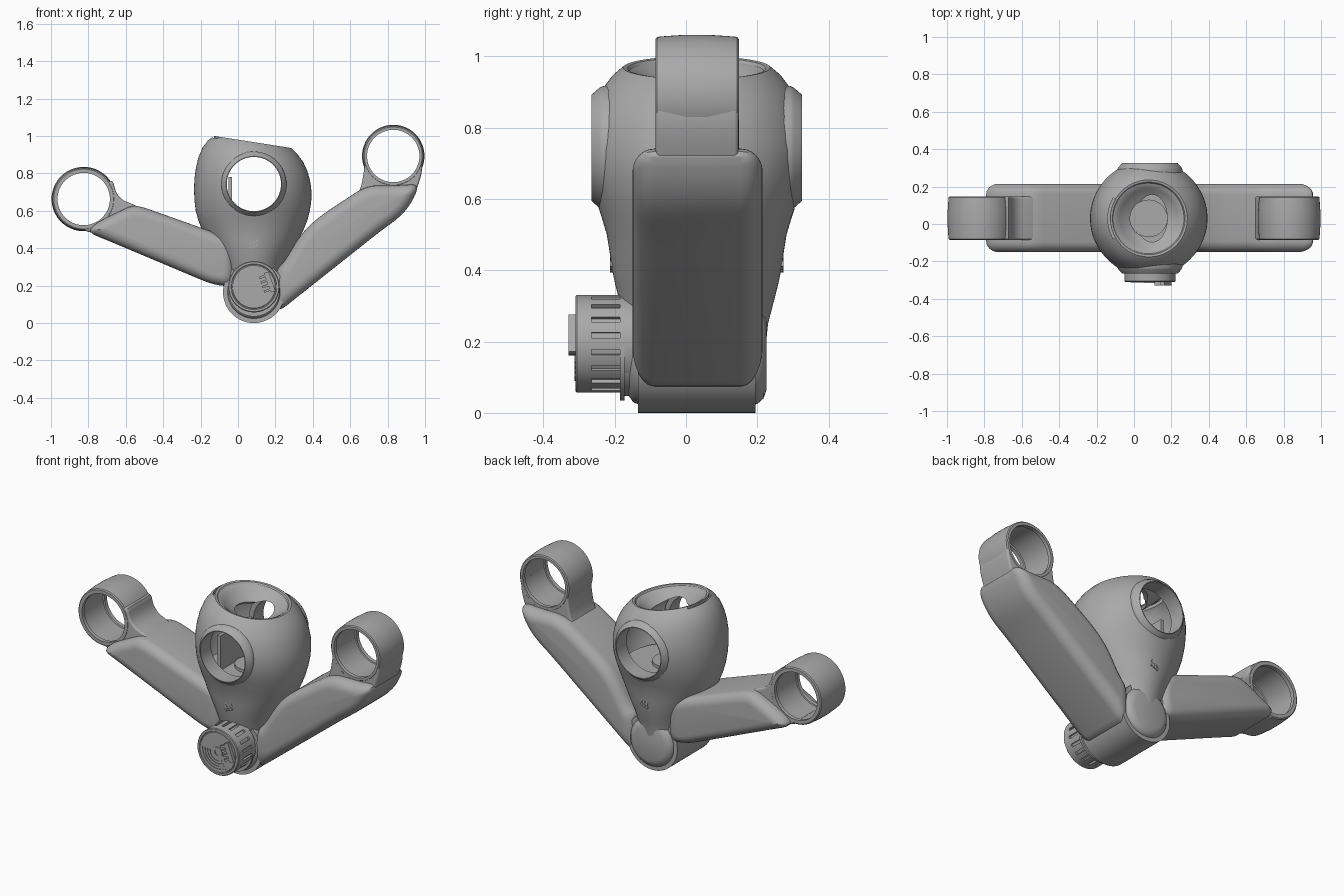
import bpy, bmesh
from math import sin, cos, pi, radians
from mathutils import Vector, Matrix

if "Cube" in bpy.data.objects:
    bpy.data.objects.remove(bpy.data.objects["Cube"])

grey = bpy.data.materials.new("plain grey")
grey.use_nodes = True
grey.diffuse_color = (0.4, 0.4, 0.4, 1)
grey.node_tree.nodes["Principled BSDF"].inputs["Base Color"].default_value = (0.4, 0.4, 0.4, 1)
parts = []


def finish(name, bm):
    bmesh.ops.recalc_face_normals(bm, faces=bm.faces)
    me = bpy.data.meshes.new(name)
    bm.to_mesh(me)
    bm.free()
    me.materials.append(grey)
    ob = bpy.data.objects.new(name, me)
    bpy.context.collection.objects.link(ob)
    parts.append(ob)
    return ob


def skin(name, rings, loop=False, caps=(True, True)):
    """Join equal rings of points with quads; loop closes them, caps fill the ends."""
    bm = bmesh.new()
    vs = [[bm.verts.new(p) for p in r] for r in rings]
    n = len(vs[0])
    for i in range(len(vs) if loop else len(vs) - 1):
        a, b = vs[i], vs[(i + 1) % len(vs)]
        for j in range(n):
            bm.faces.new((a[j], a[(j + 1) % n], b[(j + 1) % n], b[j]))
    if not loop:
        for ring, cap in zip((vs[0], vs[-1]), caps):
            if cap:
                bm.faces.new(ring)
    return finish(name, bm)


def lathe(name, cx, cz, profile, loop=False, n=64):
    """Turn (radius, y) points about an axis parallel to y."""
    rings = [[(cx + r * cos(2 * pi * i / n), y, cz + r * sin(2 * pi * i / n)) for i in range(n)]
             for r, y in profile]
    return skin(name, rings, loop)


def inset(pts, d):
    """Move a closed xz outline inwards by d."""
    n, out = len(pts), []
    area = sum(pts[i - 1][0] * pts[i][1] - pts[i][0] * pts[i - 1][1] for i in range(n))
    s = 1 if area > 0 else -1
    for i in range(n):
        p, q, r = Vector(pts[i - 1]), Vector(pts[i]), Vector(pts[(i + 1) % n])
        e, f = (q - p).normalized(), (r - q).normalized()
        a, b = Vector((-e.y, e.x)) * s, Vector((-f.y, f.x)) * s
        out.append(q + d * (a + b) / max(0.4, 1 + a.dot(b)))
    return out


def soften(pts, reach=0.07, steps=4):
    """Replace each outline corner with a short curve."""
    out = []
    for i, q in enumerate(pts):
        p, r = pts[i - 1], pts[(i + 1) % len(pts)]
        a = q + (p - q) * min(.45, reach / max((p - q).length, 1e-6))
        b = q + (r - q) * min(.45, reach / max((r - q).length, 1e-6))
        for k in range(steps + 1):
            t = k / steps
            out.append(a * (1 - t) ** 2 + q * 2 * t * (1 - t) + b * t * t)
    return out


def prism(name, pts, y0, y1, d, steps=6):
    """Extrude a softened xz outline along y with rounded rims of radius d."""
    half = [(d * (1 - sin(k / steps * pi / 2)), d * (1 - cos(k / steps * pi / 2)))
            for k in range(steps + 1)]
    rows = [(i, y0 + y) for i, y in half] + [(i, y1 - y) for i, y in reversed(half)]
    return skin(name, [[(p.x, y, p.y) for p in soften(inset(pts, i))] for i, y in rows])


def boxes(name, items):
    """Boxes in one mesh; each item is (centre, size, turn about y)."""
    bm = bmesh.new()
    for c, size, turn in items:
        m = Matrix.Translation(c) @ Matrix.Rotation(turn, 4, 'Y') @ Matrix.Diagonal((*size, 1))
        bmesh.ops.create_cube(bm, size=1, matrix=m)
    return finish(name, bm)


def apply(ob, kind, **settings):
    m = ob.modifiers.new(kind.lower(), kind)
    for k, v in settings.items():
        setattr(m, k, v)
    bpy.context.view_layer.objects.active = ob
    bpy.ops.object.modifier_apply(modifier=m.name)


def cut(ob, cutter):
    apply(ob, 'BOOLEAN', operation='DIFFERENCE', solver='EXACT', object=cutter)
    parts.remove(cutter)
    bpy.data.objects.remove(cutter)


def arc(c, r, a0, a1, n=14):
    return [(c[0] + r * cos(radians(a0 + (a1 - a0) * i / n)),
             c[1] + r * sin(radians(a0 + (a1 - a0) * i / n))) for i in range(n + 1)]


CX, CY, PZ = 0.085, 0.03, 0.743   # hub and port axis, body depth centre, port height
BX = 0.079                        # body centre

# Bulb-shaped body: (z, half width, half depth), closed below, funnel at the top
sections = [(.16, .13, .190), (.20, .148, .195), (.25, .160, .200), (.30, .172, .213),
            (.35, .193, .226), (.40, .220, .237), (.45, .247, .244), (.50, .272, .252),
            (.55, .292, .267), (.60, .305, .284), (.65, .312, .299), (.70, .314, .308),
            (.75, .312, .311), (.80, .304, .304), (.85, .291, .291), (.90, .269, .269),
            (.94, .239, .239), (.962, .214, .214), (.968, .206, .206), (.966, .194, .194),
            (.958, .188, .188), (.955, .177, .177), (.935, .155, .155), (.915, .128, .128),
            (.90, .10, .10)]
rings = []
for z, rx, ry in sections:
    ring = []
    for i in range(80):
        x, y = rx * cos(2 * pi * i / 80), ry * sin(2 * pi * i / 80)
        tilt = min(1, max(0, (z - .6) / .33))
        ring.append((BX + x, CY + y, z - .156 * x * tilt))
    rings.append(ring)
body = skin("body_shell", rings, caps=(True, False))
apply(body, 'SOLIDIFY', thickness=0.015, offset=-1)
cut(body, lathe("port_cutter", CX, PZ, [(.170, -.6), (.170, .6)]))
slot = [[(BX + q * cos(radians(150 + 5 * k)), CY + q * sin(radians(150 + 5 * k)), h)
         for q, h in ((.207, .93), (.207, 1.1), (.219, 1.1), (.219, .93))] for k in range(13)]
cut(body, skin("slot_cutter", slot))

# Round port collars, front and back, sloping out of the body to a flat lip
for name, s in (("front_port_ring", -1), ("back_port_ring", 1)):
    lathe(name, CX, PZ, [(r, CY + s * y) for r, y in
          ((.145, .20), (.145, .295), (.149, .295), (.168, .273), (.174, .262), (.174, .20))],
          loop=True)

# Inside of the body: floor, round seat and side rib
for name, r, z0, z1 in (("inner_floor", .252, .56, .575), ("inner_seat", .10, .57, .592)):
    skin(name, [[(BX + r * cos(i * pi / 24), CY + r * sin(i * pi / 24), z)
                 for i in range(48)] for z in (z0, z1)])
boxes("inner_rib", [((-.042, CY, .675), (.02, .30, .21), 0)])

# Small slanted vents low on the body, front and back
for name, y in (("front_vents", CY - .2385), ("back_vents", CY + .2385)):
    boxes(name, [((CX + dx, y, .432 + dz + .4 * dx), (.011, .009, .016), radians(-25))
                 for dx in (-.017, 0, .017) for dz in (-.022, 0, .022)])

# Hub: outer tube with the rounded end of the body inside it
lathe("hub_tube", CX, .165, [(.140, -.135), (.165, -.135), (.165, .195), (.140, .195)], loop=True)
lathe("hub_core", CX, .165, [(.09, -.165), (.118, -.160), (.135, -.148), (.145, -.125),
                             (.145, .175), (.140, .200), (.125, .217), (.10, .226)])

# Arm on the model's left, rising to the higher ring
L = (.83, .893)
prism("left_arm", [(.20, .046), (.76, .490), (.87, .570), (.93, .645), (.972, .745), (.85, .735),
                   (.69, .737), (.465, .590), (.38, .522), (.32, .45), (.25, .33), (.20, .28)],
      -.15, .215, .06)
neck = prism("left_arm_neck", [(.58, .60), (.655, .71), (.672, .80), (.68, .88), (.985, .88),
                               (.985, .81), (.962, .73), (.92, .64), (.80, .56)], -.085, .147, .012)
cut(neck, lathe("left_bore_cutter", *L, [(.146, -.4), (.146, .4)]))

# Arm on the model's right, with the lower ring
R = (-.825, .663)
prism("right_arm", [(-.02, .445), (-.135, .487), (-.55, .635), (-.63, .600), (-.772, .528),
                    (-.80, .483), (-.70, .443), (-.13, .203), (-.02, .195)], -.15, .215, .055)
neck = prism("right_arm_neck", [(-.45, .58), (-.56, .635), (-.62, .658), (-.655, .70), (-.672, .78),
                                (-.83, .66), (-.84, .500), (-.79, .485), (-.60, .42)],
             -.085, .147, .012)
cut(neck, lathe("right_bore_cutter", *R, [(.146, -.4), (.146, .4)]))

# Rings at the arm ends, slightly crowned outside and lipped inside
for name, c, r in (("left_ring", L, .167), ("right_ring", R, .172)):
    lathe(name, c[0], c[1], [(.140, -.086), (r - .012, -.086), (r - .006, -.081), (r - .004, -.06),
                             (r, .0), (r, .06), (r - .004, .12), (r - .006, .143), (r - .012, .148),
                             (.140, .148), (.140, .125), (.147, .122), (.147, -.06), (.140, -.063)],
          loop=True)

# Dial on the front of the hub with grip notches
DZ = .194
lathe("dial_collar", CX, .172, [(.137, -.185), (.137, -.172), (.125, -.172), (.125, -.12)])
dial = lathe("dial", CX, DZ, [(.137, -.15), (.137, -.306), (.133, -.31), (.122, -.31),
                              (.120, -.307), (.116, -.307), (.114, -.31)], n=96)
cut(dial, boxes("notch_cutter", [((CX + .137 * cos(a), -.225, DZ + .137 * sin(a)), (.024, .08, .016), -a)
                                 for a in [2 * pi * (k + .5) / 18 for k in range(18)]]))

# Raised arcs, centre boss and handle on the dial face
for k in range(4):
    r = .05 + .016 * k
    rows = list(zip(arc((CX, DZ), r, 175, 300), arc((CX, DZ), r + .007, 175, 300)))
    skin("dial_arc_%d" % (k + 1), [[(a[0], -.305, a[1]), (b[0], -.305, b[1]),
                                    (b[0], -.313, b[1]), (a[0], -.313, a[1])] for a, b in rows])
lathe("dial_boss", CX, DZ, [(.018, -.305), (.018, -.315), (.03, -.315), (.03, -.305)], loop=True)
turn = radians(-20)
place = Matrix.Translation((CX, -.317, DZ)) @ Matrix.Rotation(turn, 4, 'Y')
boxes("dial_handle", [(place @ Vector(c), s, turn) for c, s in
                      [((.088, 0, -.005), (.026, .024, .11))]
                      + [((.062, 0, -.044 + .026 * k), (.04, .024, .012)) for k in range(4)]])

# Smooth shading with crisp edges
bpy.ops.object.select_all(action='DESELECT')
for ob in parts:
    ob.select_set(True)
bpy.context.view_layer.objects.active = body
bpy.ops.object.shade_smooth_by_angle(angle=radians(32))
